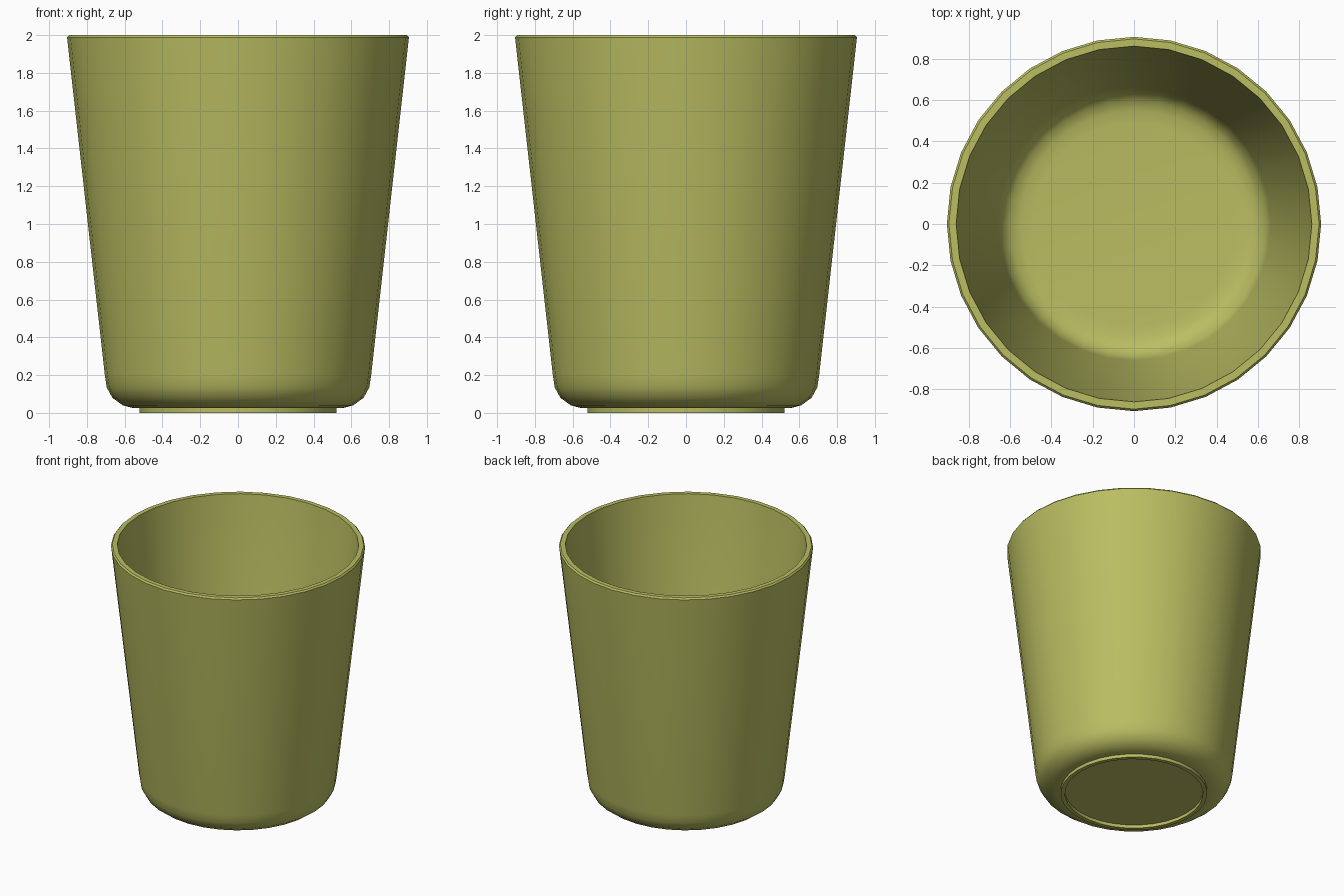
import bpy
import bmesh
import math

cube = bpy.data.objects.get("Cube")
if cube:
    bpy.data.objects.remove(cube, do_unlink=True)

SIDES = 32

# Single olive colour
olive = bpy.data.materials.new("olive_green")
olive.use_nodes = True
colour = (0.49, 0.51, 0.12, 1.0)
olive.diffuse_color = colour
olive.node_tree.nodes["Principled BSDF"].inputs["Base Color"].default_value = colour


def lathe(name, profile):
    """Revolve an (x, z) profile around the z axis."""
    bm = bmesh.new()
    verts = [bm.verts.new((x, 0, z)) for x, z in profile]
    edges = [bm.edges.new(pair) for pair in zip(verts, verts[1:])]
    bmesh.ops.spin(bm, geom=verts + edges, cent=(0, 0, 0), axis=(0, 0, 1),
                   angle=math.tau, steps=SIDES)
    bmesh.ops.remove_doubles(bm, verts=bm.verts, dist=0.0005)
    bmesh.ops.recalc_face_normals(bm, faces=bm.faces)
    mesh = bpy.data.meshes.new(name)
    bm.to_mesh(mesh)
    bm.free()
    mesh.materials.append(olive)
    obj = bpy.data.objects.new(name, mesh)
    bpy.context.collection.objects.link(obj)
    bpy.ops.object.select_all(action="DESELECT")
    obj.select_set(True)
    bpy.context.view_layer.objects.active = obj
    bpy.ops.object.shade_smooth_by_angle(angle=math.radians(35))
    return obj


# Recessed underside and raised foot ring
underside = [(0, 0.025), (0.492, 0.025), (0.492, 0), (0.522, 0), (0.522, 0.025)]
# Rounded base rising into the tapered outer wall
outer_wall = [(0.56, 0.027), (0.61, 0.04), (0.665, 0.08), (0.695, 0.135),
              (0.705, 0.2), (0.905, 1.988)]
# Flat rim with a tiny outer chamfer
rim = [(0.895, 2), (0.86, 2)]
# Inner wall curving into the flat floor
inner_wall = [(0.66, 0.2), (0.64, 0.13), (0.6, 0.09), (0.55, 0.075),
              (0.49, 0.07), (0, 0.07)]

lathe("tumbler_cup", underside + outer_wall + rim + inner_wall)
